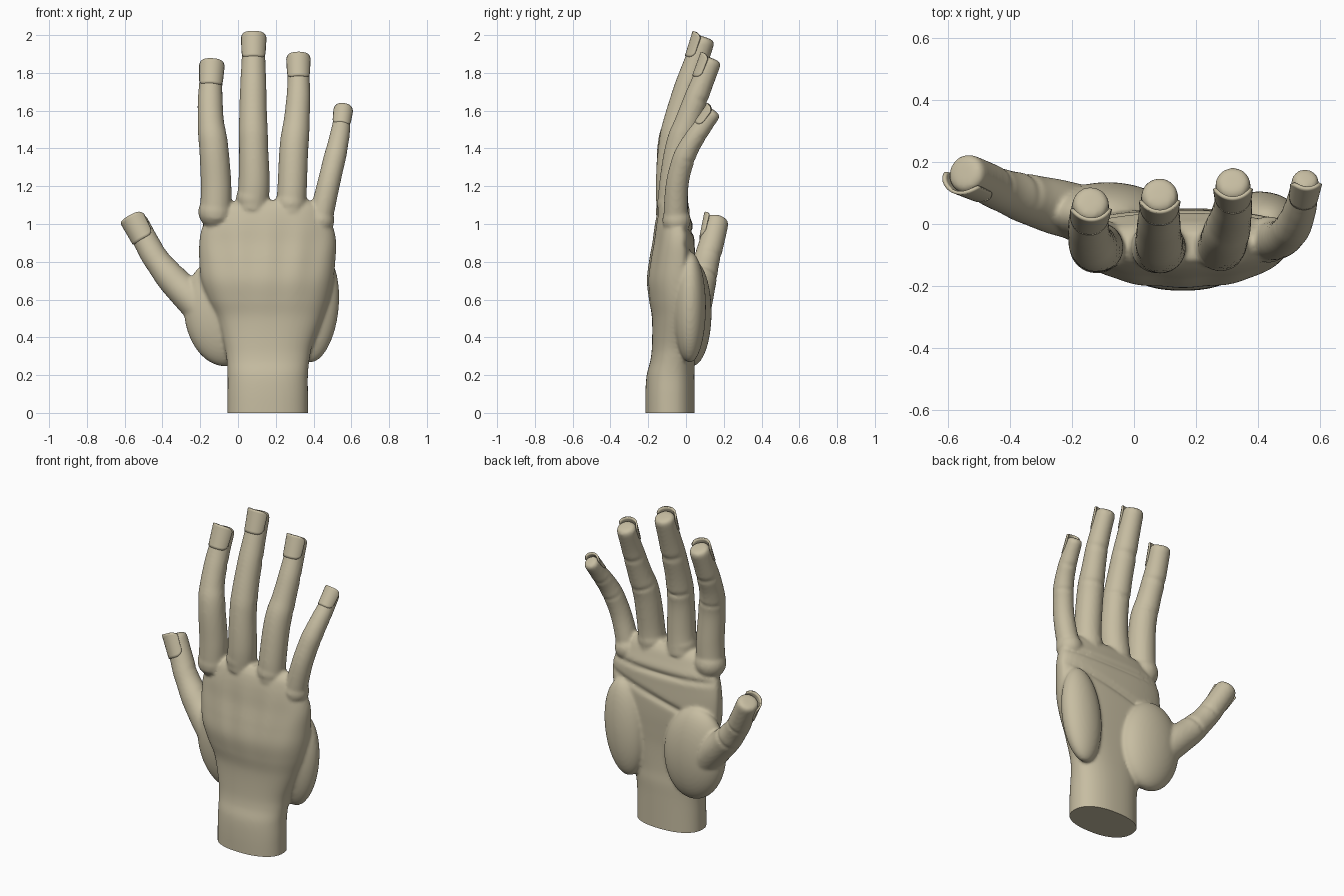
import bpy, bmesh, math
from mathutils import Vector, Matrix

if "Cube" in bpy.data.objects:
    bpy.data.objects.remove(bpy.data.objects["Cube"])

skin = bpy.data.materials.new("warm_clay")
skin.diffuse_color = (0.57, 0.51, 0.36, 1)
skin.use_nodes = True
skin.node_tree.nodes["Principled BSDF"].inputs["Base Color"].default_value = skin.diffuse_color


def gauss(v, s):
    return math.exp(-(v / s) ** 2)


def spline(pts, t):
    """Catmull-Rom point (any dimension) at t in 0..1."""
    n = len(pts) - 1
    i = min(int(t * n), n - 1)
    f = t * n - i
    p = [pts[max(0, min(n, i + k))] for k in (-1, 0, 1, 2)]
    return [0.5 * (2 * b + (c - a) * f + (2 * a - 5 * b + 4 * c - d) * f * f
                   + (3 * b - a - 3 * c + d) * f ** 3) for a, b, c, d in zip(*p)]


def loft(bm, rings):
    """Skin a list of closed rings and cap both ends."""
    rows = [[bm.verts.new(p) for p in r] for r in rings]
    n = len(rows[0])
    for a, b in zip(rows, rows[1:]):
        for i in range(n):
            j = (i + 1) % n
            bm.faces.new((a[i], a[j], b[j], b[i]))
    bm.faces.new(rows[0][::-1])
    bm.faces.new(rows[-1])


def ellipsoid(bm, centre, radii, tilt=0.0):
    m = (Matrix.Translation(centre) @ Matrix.Rotation(tilt, 4, 'Y')
         @ Matrix.Diagonal((*radii, 1)))
    bmesh.ops.create_uvsphere(bm, u_segments=48, v_segments=32, radius=1, matrix=m)


def frame(d, back):
    """Side and back vectors square to direction d."""
    back = (back - d * back.dot(d)).normalized()
    return d.cross(back), back


def finger(bm, path, back, joints):
    """Tapered tube with palm-side creases and a blunt rounded tip."""
    N, rings = 70, []
    for k in range(N + 1):
        t = k / N
        x, y, z, r = spline(path, t)
        c = Vector((x, y, z))
        d = (Vector(spline(path, min(1, t + .02))[:3])
             - Vector(spline(path, max(0, t - .02))[:3])).normalized()
        s, b = frame(d, back)
        dent = sum(gauss(t - j, .014) for j in joints)
        bulge = sum(gauss(t - j, .07) for j in joints)
        extra = [(0, 1)] if k < N else [(0, 1), (.014, .98), (.025, .9), (.032, .75), (.035, .4)]
        for off, f in extra:
            ring = []
            for i in range(32):
                a = math.tau * i / 32
                palm = max(0, -math.cos(a) + .3) / 1.3
                rr = r * f * (1 + .03 * bulge - .13 * dent * palm)
                ring.append(c + d * off + (s * math.sin(a) + b * math.cos(a)) * rr)
            rings.append(ring)
    loft(bm, rings)
    return c, d, r


def nail(name, tip, d, r, back):
    """Curved plate over the back of the fingertip."""
    s, b = frame(d, back)
    bm = bmesh.new()
    U, V, rows = 10, 20, []
    for i in range(U + 1):
        row = []
        for j in range(V + 1):
            v = 2 * j / V - 1
            a = v * math.radians(72)
            front = .045 - .022 * abs(v) ** 5
            rear = -1.35 * r - .012 + .03 * abs(v) ** 6
            u = rear + (front - rear) * i / U
            rr = r * (1.02 + .08 * i / U)
            row.append(bm.verts.new(tip + d * u + (s * math.sin(a) + b * math.cos(a)) * rr))
        rows.append(row)
    for p, q in zip(rows, rows[1:]):
        for j in range(V):
            bm.faces.new((p[j], p[j + 1], q[j + 1], q[j]))
    bmesh.ops.recalc_face_normals(bm, faces=bm.faces)
    ob = add_object(name, bm)
    m = ob.modifiers.new("thickness", 'SOLIDIFY')
    m.thickness, m.offset = .011, 0


def add_object(name, bm):
    me = bpy.data.meshes.new(name)
    bm.to_mesh(me)
    bm.free()
    me.materials.append(skin)
    ob = bpy.data.objects.new(name, me)
    bpy.context.collection.objects.link(ob)
    bpy.context.view_layer.objects.active = ob
    for o in bpy.context.selected_objects:
        o.select_set(False)
    ob.select_set(True)
    bpy.ops.object.shade_smooth_by_angle(angle=math.radians(40))
    return ob


bm = bmesh.new()

# Wrist and palm: z, x left, x right, y back, y palm, y edge
sections = [
    (-.04, -.055, .37, -.215, .045, -.085), (.1, -.055, .37, -.215, .045, -.085),
    (.2, -.055, .37, -.208, .045, -.08), (.28, -.06, .378, -.188, .045, -.07),
    (.36, -.073, .395, -.18, .04, -.06), (.5, -.11, .45, -.18, .04, -.04),
    (.6, -.16, .485, -.195, .045, -.03), (.7, -.195, .505, -.205, .05, -.03),
    (.8, -.205, .515, -.193, .05, -.03), (.9, -.205, .52, -.175, .045, -.03),
    (.98, -.19, .505, -.165, .04, -.035), (1.04, -.15, .475, -.155, .02, -.045),
    (1.09, -.1, .44, -.14, 0, -.055), (1.125, .0, .38, -.115, -.03, -.06)]
rings = []
for k in range(131):
    z, x0, x1, yb, yf, ye = spline(sections, k / 130)
    ring = []
    for i in range(96):
        a = math.tau * i / 96
        c, s = math.cos(a), math.sin(a)
        e = 2 / 2.3
        x = (x0 + x1) / 2 + (x1 - x0) / 2 * math.copysign(abs(c) ** e, c)
        h = math.copysign(abs(s) ** e, s)
        if s > 0:   # palm side with two cross creases
            y = ye + (yf - ye) * h
            y -= .016 * h * (gauss(z - .96 - .1 * (x - .15) ** 2, .016)
                             + gauss(z - .80 - .25 * (x - .15), .016))
        else:       # back of hand with faint tendons
            y = ye + (ye - yb) * h
            y += .004 * h * math.cos((x - .16) * 38 / (.55 + .5 * z)) * gauss(z - .85, .2)
        ring.append((x, y, z))
    rings.append(ring)
loft(bm, rings)

# Thumb mound and heel mound
ellipsoid(bm, (-.085, .03, .53), (.2, .105, .285), -.12)
ellipsoid(bm, (.405, .02, .56), (.128, .085, .295), .1)

# Fingers: path points with radius (x, y, z, r)
BACK = Vector((0, -1, 0))
digits = {
    "index": ([(-.12, -.075, 1.03, .083), (-.116, -.075, 1.2, .081), (-.128, -.075, 1.4, .077),
               (-.143, -.048, 1.53, .07), (-.147, .005, 1.67, .064), (-.14, .06, 1.81, .06)], BACK),
    "middle": ([(.075, -.07, 1.08, .085), (.085, -.077, 1.22, .083), (.083, -.07, 1.4, .077),
                (.08, -.04, 1.56, .074), (.081, .02, 1.76, .067), (.083, .088, 1.957, .06)], BACK),
    "ring": ([(.28, -.07, 1.06, .08), (.287, -.065, 1.2, .078), (.296, -.035, 1.4, .076),
              (.31, .01, 1.54, .069), (.32, .063, 1.69, .061), (.32, .125, 1.845, .057)], BACK),
    "little": ([(.43, -.055, 1.0, .066), (.472, -.05, 1.18, .061), (.5, -.027, 1.3, .059),
                (.524, .012, 1.4, .056), (.542, .07, 1.49, .05), (.553, .13, 1.572, .045)], BACK),
    "thumb": ([(-.15, .03, .5, .09), (-.25, .055, .61, .09), (-.34, .08, .7, .08),
               (-.43, .11, .81, .068), (-.488, .138, .91, .066), (-.535, .16, 1.0, .064)],
              Vector((-.4, -.9, 0)))}
for name, (path, back) in digits.items():
    joints = (.45, .66) if name == "thumb" else (.5, .77)
    tip, d, r = finger(bm, path, back, joints)
    nail(name + "_nail", tip, d, r, back)

# Knuckles
for c, r in (((-.12, -.07, 1.065), .09), ((.075, -.075, 1.135), .085),
             ((.28, -.07, 1.11), .083), ((.435, -.05, 1.02), .075)):
    ellipsoid(bm, c, (r, r, r))

# Fuse all skin parts into one soft surface, then trim the wrist flat
bmesh.ops.recalc_face_normals(bm, faces=bm.faces)
src = add_object("hand_parts", bm)
m = src.modifiers.new("fuse", 'REMESH')
m.mode, m.voxel_size = 'VOXEL', .0095
m = src.modifiers.new("soften", 'SMOOTH')
m.factor, m.iterations = .5, 6
dg = bpy.context.evaluated_depsgraph_get()
bm = bmesh.new()
bm.from_object(src, dg)
bpy.data.objects.remove(src)
cut = bmesh.ops.bisect_plane(bm, geom=bm.verts[:] + bm.edges[:] + bm.faces[:],
                             plane_co=(0, 0, 0), plane_no=(0, 0, -1), clear_outer=True)
bmesh.ops.holes_fill(bm, edges=[e for e in bm.edges if e.is_boundary], sides=0)
bmesh.ops.recalc_face_normals(bm, faces=bm.faces)
add_object("hand", bm)
